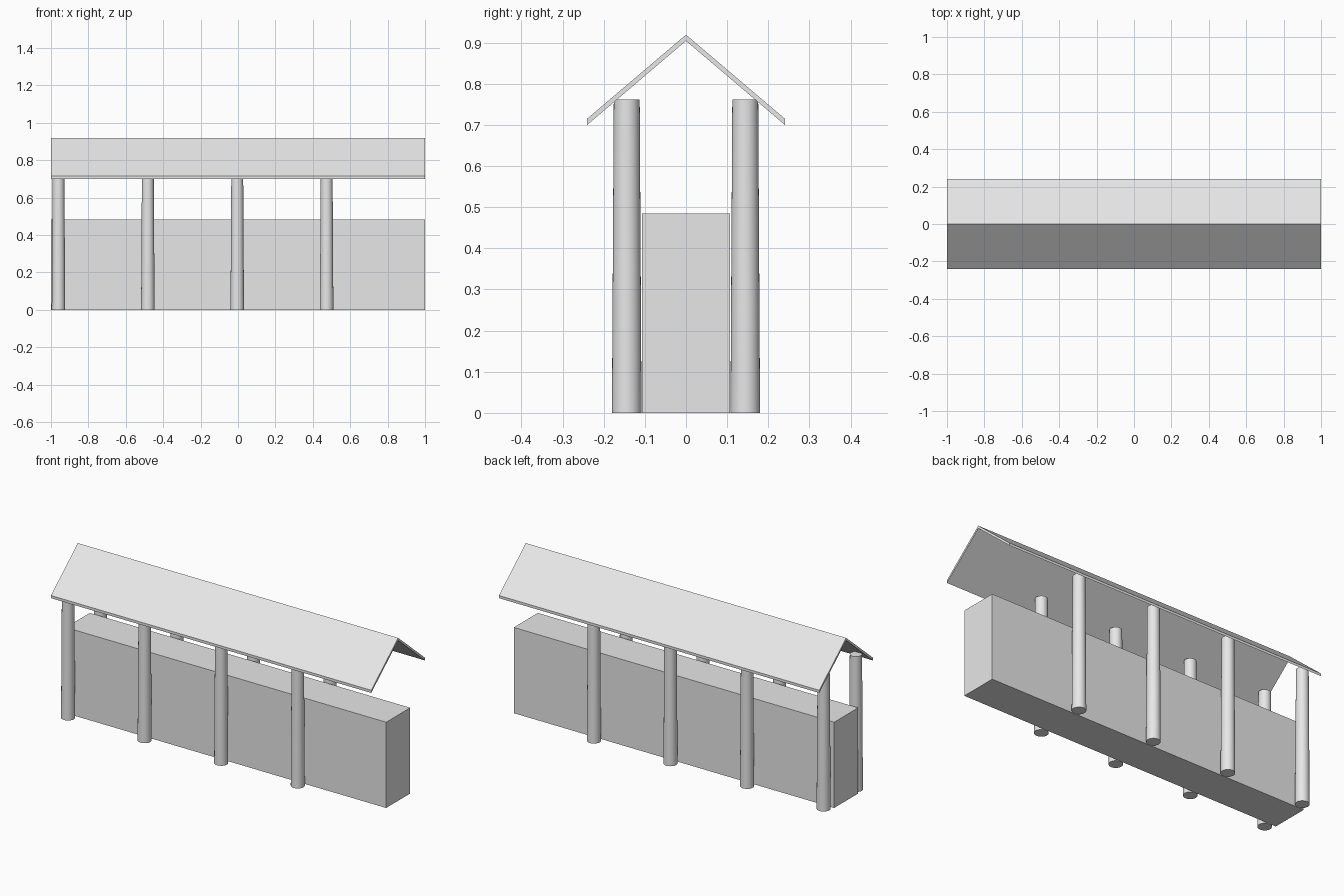
import bpy
import bmesh

cube = bpy.data.objects.get("Cube")
if cube:
    bpy.data.objects.remove(cube, do_unlink=True)

# One pale grey material for everything
GREY = (0.8, 0.8, 0.8, 1.0)
grey = bpy.data.materials.new("pale_grey")
grey.use_nodes = True
grey.diffuse_color = GREY
bsdf = next(n for n in grey.node_tree.nodes if n.type == "BSDF_PRINCIPLED")
bsdf.inputs["Base Color"].default_value = GREY

HALF_LENGTH = 1.0


def extrude_profile(name, profile):
    """Sweep a (y, z) outline along the whole length in x."""
    bm = bmesh.new()
    face = bm.faces.new([bm.verts.new((-HALF_LENGTH, y, z)) for y, z in profile])
    swept = bmesh.ops.extrude_face_region(bm, geom=[face])["geom"]
    verts = [v for v in swept if isinstance(v, bmesh.types.BMVert)]
    bmesh.ops.translate(bm, verts=verts, vec=(2 * HALF_LENGTH, 0, 0))
    bmesh.ops.recalc_face_normals(bm, faces=bm.faces)
    mesh = bpy.data.meshes.new(name)
    bm.to_mesh(mesh)
    bm.free()
    mesh.materials.append(grey)
    obj = bpy.data.objects.new(name, mesh)
    bpy.context.collection.objects.link(obj)
    return obj


def tapered_post(name, x, y, height=0.762):
    bpy.ops.mesh.primitive_cone_add(vertices=32, radius1=0.036, radius2=0.0315,
                                    depth=height, location=(x, y, height / 2))
    post = bpy.context.object
    post.name = name
    post.data.materials.append(grey)
    bpy.ops.object.shade_smooth_by_angle()


# Long solid wall
extrude_profile("wall", [(-0.107, 0), (0.107, 0), (0.107, 0.484), (-0.107, 0.484)])

# Thin gabled roof with upright-cut eaves
EAVE, RIDGE_Z, EAVE_Z, THICK = 0.24, 0.919, 0.715, 0.015
extrude_profile("roof", [
    (-EAVE, EAVE_Z), (0, RIDGE_Z), (EAVE, EAVE_Z),
    (EAVE, EAVE_Z - THICK), (0, RIDGE_Z - THICK), (-EAVE, EAVE_Z - THICK)])

# Four posts along each side
for side, y in (("front", -0.144), ("back", 0.144)):
    for i in range(4):
        tapered_post(f"{side}_post_{i + 1}", -0.96 + i * 0.478, y)
